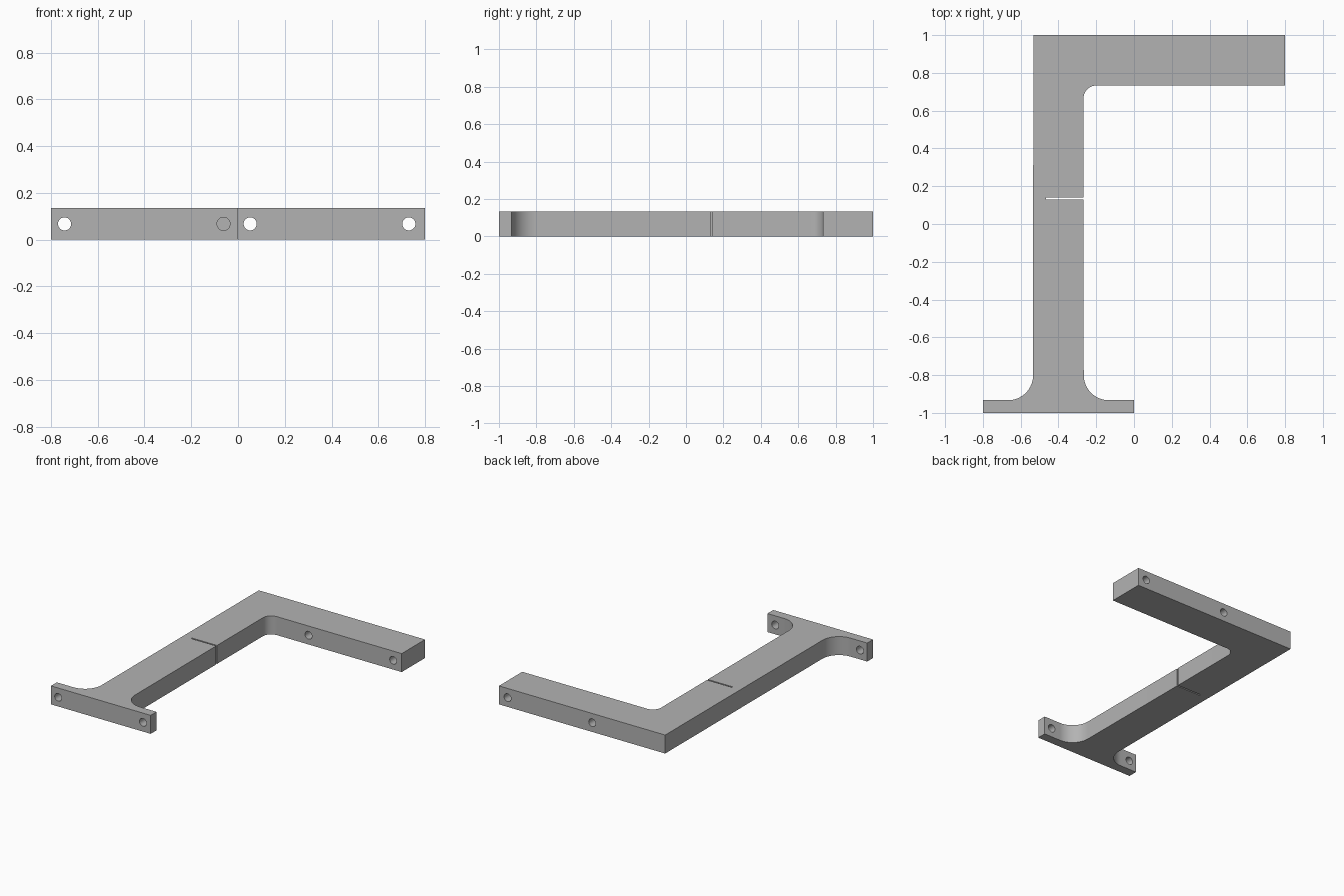
import bpy
import bmesh
import math
from mathutils import Matrix, Vector

if "Cube" in bpy.data.objects:
    bpy.data.objects.remove(bpy.data.objects["Cube"], do_unlink=True)

THICK = 0.134
HOLE_RADIUS = 0.028

grey = bpy.data.materials.new("grey")
grey.use_nodes = True
grey.diffuse_color = (0.45, 0.45, 0.45, 1)
grey.node_tree.nodes["Principled BSDF"].inputs["Base Color"].default_value = (0.45, 0.45, 0.45, 1)


def make_object(name, bm):
    bmesh.ops.recalc_face_normals(bm, faces=bm.faces)
    mesh = bpy.data.meshes.new(name)
    bm.to_mesh(mesh)
    bm.free()
    obj = bpy.data.objects.new(name, mesh)
    bpy.context.collection.objects.link(obj)
    return obj


def fillet(cx, cy, radius, start, end, steps=20):
    """Arc points from start to end, in degrees."""
    angles = [math.radians(start + (end - start) * i / steps) for i in range(steps + 1)]
    return [(cx + radius * math.cos(a), cy + radius * math.sin(a)) for a in angles]


# Bracket outline: foot, stem and top arm, with rounded inner corners and a saw slot
outline = [(-0.8, -1), (0, -1), (0, -0.933)]
outline += fillet(-0.133, -0.8, 0.133, 270, 180)
outline += [(-0.267, 0.131), (-0.467, 0.131), (-0.467, 0.141), (-0.267, 0.141)]
outline += fillet(-0.2, 0.666, 0.067, 180, 90)
outline += [(0.8, 0.733), (0.8, 1), (-0.533, 1)]
outline += fillet(-0.667, -0.8, 0.133, 0, -90)
outline += [(-0.8, -0.933)]

bm = bmesh.new()
base = bm.faces.new([bm.verts.new((x, y, 0)) for x, y in outline])
top = bmesh.ops.extrude_face_region(bm, geom=[base], use_keep_orig=True)["geom"]
bmesh.ops.translate(bm, vec=Vector((0, 0, THICK)),
                    verts=[v for v in top if isinstance(v, bmesh.types.BMVert)])
bracket = make_object("bracket", bm)
bracket.data.materials.append(grey)

# Screw holes through the foot and the arm
bm = bmesh.new()
for x, y in [(-0.742, -0.966), (-0.062, -0.966), (0.052, 0.866), (0.731, 0.866)]:
    place = Matrix.Translation((x, y, THICK / 2)) @ Matrix.Rotation(math.pi / 2, 4, 'X')
    bmesh.ops.create_cone(bm, cap_ends=True, segments=32, radius1=HOLE_RADIUS,
                          radius2=HOLE_RADIUS, depth=0.4, matrix=place)
cutter = make_object("hole_cutter", bm)
cutter.hide_render = True

cut = bracket.modifiers.new("holes", 'BOOLEAN')
cut.operation = 'DIFFERENCE'
cut.solver = 'EXACT'
cut.object = cutter

bpy.ops.object.select_all(action='DESELECT')
bracket.select_set(True)
bpy.context.view_layer.objects.active = bracket
bpy.ops.object.modifier_apply(modifier=cut.name)
bpy.data.objects.remove(cutter, do_unlink=True)
bpy.ops.object.shade_smooth_by_angle(angle=math.radians(30))
